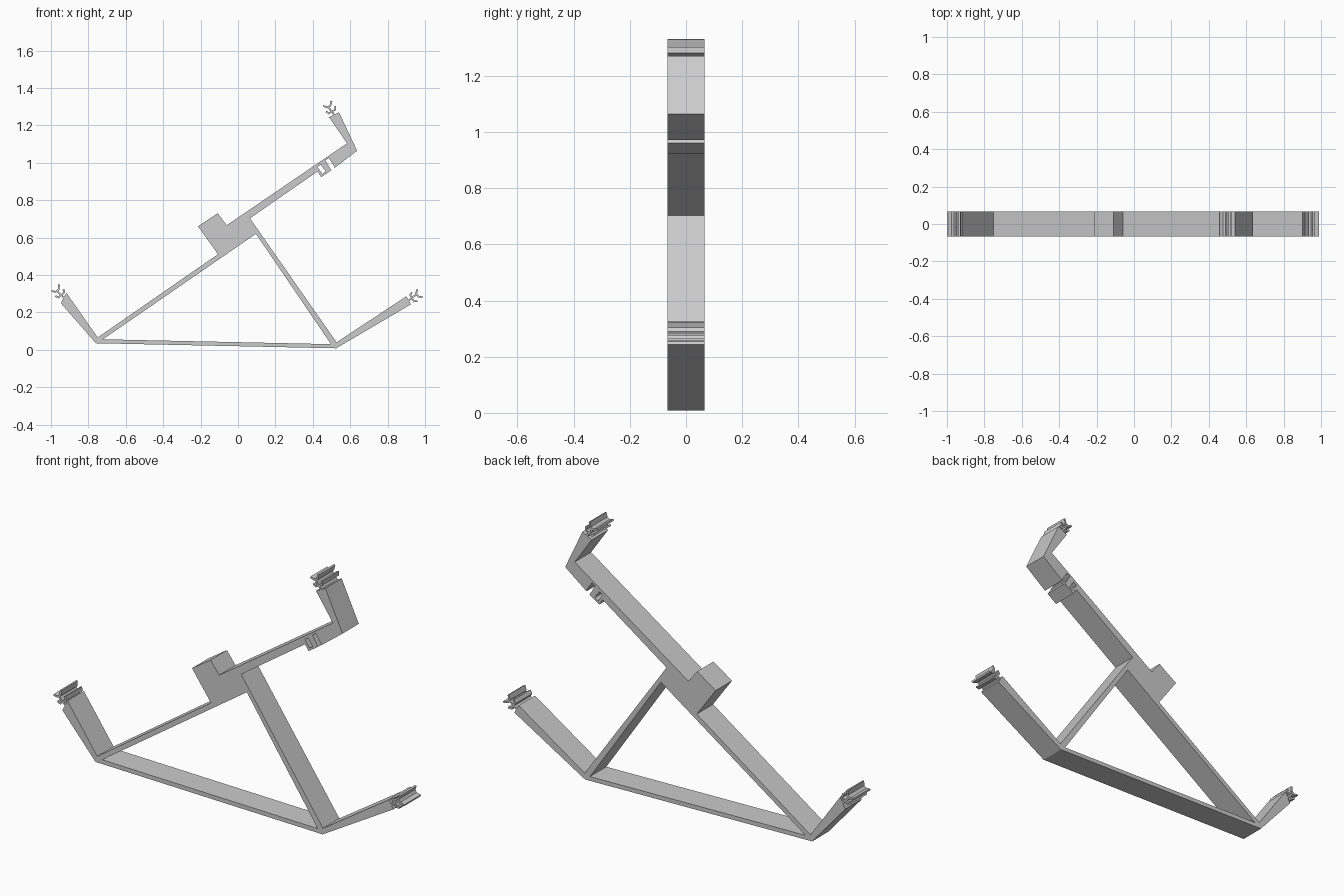
import bpy, bmesh, math
from mathutils import Vector, Matrix

if bpy.data.objects.get("Cube"):
    bpy.data.objects.remove(bpy.data.objects["Cube"])

HALF = 0.066  # half depth of the flat bracket

grey = bpy.data.materials.new("plain_grey")
grey.use_nodes = True
grey.diffuse_color = (0.6, 0.6, 0.6, 1)
grey.node_tree.nodes["Principled BSDF"].inputs["Base Color"].default_value = (0.6, 0.6, 0.6, 1)


def to_object(name, bm):
    bmesh.ops.recalc_face_normals(bm, faces=bm.faces)
    mesh = bpy.data.meshes.new(name)
    bm.to_mesh(mesh)
    bm.free()
    mesh.materials.append(grey)
    obj = bpy.data.objects.new(name, mesh)
    bpy.context.collection.objects.link(obj)
    return obj


def prism(name, outline, half=HALF):
    """Extrude an x-z outline through the depth."""
    bm = bmesh.new()
    face = bm.faces.new([bm.verts.new((x, -half, z)) for x, z in outline])
    out = bmesh.ops.extrude_face_region(bm, geom=[face])
    moved = [v for v in out["geom"] if isinstance(v, bmesh.types.BMVert)]
    bmesh.ops.translate(bm, verts=moved, vec=(0, 2 * half, 0))
    return to_object(name, bm)


def ribbon(name, path, wall):
    """Extruded strip of constant wall following a path."""
    pts = [Vector(p) for p in path]
    left, right = [], []
    for i, p in enumerate(pts):
        a = (p - pts[i - 1]).normalized() if i else None
        b = (pts[i + 1] - p).normalized() if i < len(pts) - 1 else None
        a, b = a or b, b or a
        n = Vector((-a.y - b.y, a.x + b.x)).normalized()
        n *= wall / 2 / max(0.5, n.dot(Vector((-a.y, a.x))))
        left.append(p + n)
        right.append(p - n)
    return prism(name, left + right[::-1])


def cut(target, cutter):
    mod = target.modifiers.new("cut", "BOOLEAN")
    mod.operation, mod.object, mod.solver = "DIFFERENCE", cutter, "EXACT"
    bpy.context.view_layer.objects.active = target
    bpy.ops.object.modifier_apply(modifier=mod.name)
    bpy.data.objects.remove(cutter)


# Directions along the main rod and square to it (pointing underneath)
along = Vector((0.825, 0.565))
under = Vector((0.565, -0.825))

# Frame outline: base bar, right arm, strut, rod, top arm, block, left arm
foot = Vector((0.425, 0.953))
outline = [
    (-0.76, 0.035), (0.525, 0.008), (0.925, 0.243), (0.90, 0.286), (0.527, 0.04),
    (0.064, 0.703), foot, foot + under * 0.036, foot + under * 0.036 + along * 0.066,
    foot + under * 0.004 + along * 0.066, foot + under * 0.004 + along * 0.086,
    foot + under * 0.036 + along * 0.086,
    (0.637, 1.064), (0.54, 1.27), (0.487, 1.243), (0.583, 1.104), (-0.06, 0.666),
    (-0.109, 0.73), (-0.214, 0.66), (-0.107, 0.511), (-0.75, 0.066),
    (-0.918, 0.305), (-0.947, 0.249)]
frame = prism("bracket_frame", outline)

# Triangular opening
cut(frame, prism("opening", [(-0.722, 0.056), (0.497, 0.03), (0.096, 0.62)], 0.2))

# Slots in the clip under the rod
for start, low, high in ((0.014, -0.02, 0.025), (0.068, -0.025, 0.03)):
    a, b = foot + along * start, foot + along * (start + 0.022)
    cut(frame, prism("slot", [a + under * low, b + under * low,
                              b + under * high, a + under * high], 0.2))

# Stepped screw hole through the block
axis = Vector((under.x, 0, under.y))
mouth = Vector((-0.1615, 0, 0.695))
for radius, depth in ((0.024, 0.07), (0.013, 0.4)):
    bm = bmesh.new()
    bmesh.ops.create_cone(bm, cap_ends=True, segments=24, radius1=radius,
                          radius2=radius, depth=2 * depth)
    turn = Vector((0, 0, 1)).rotation_difference(axis).to_matrix().to_4x4()
    bm.transform(Matrix.Translation(mouth) @ turn)
    cut(frame, to_object("bore", bm))

# Snap clip at the end of each arm: neck, cupped ledge and flared top
CLIP = {
    "neck": [(-0.01, 0), (0.022, 0)],
    "cup": [(0.036, -0.028), (0.02, -0.02), (0.02, 0.02), (0.036, 0.028)],
    "stem": [(0.02, 0.004), (0.052, 0.004)],
    "flare": [(0.07, -0.026), (0.052, -0.008), (0.052, 0.012), (0.07, 0.026)],
}
ENDS = {
    "left": ((-0.931, 0.278), (-0.65, 0.76)),
    "right": ((0.914, 0.265), (0.85, 0.53)),
    "top": ((0.513, 1.257), (-0.5, 0.86)),
}
for side, (origin, direction) in ENDS.items():
    u = Vector(direction).normalized()
    v = Vector((-u.y, u.x))
    for part, path in CLIP.items():
        ribbon(f"{side}_clip_{part}", [Vector(origin) + u * p + v * q for p, q in path], 0.009)
